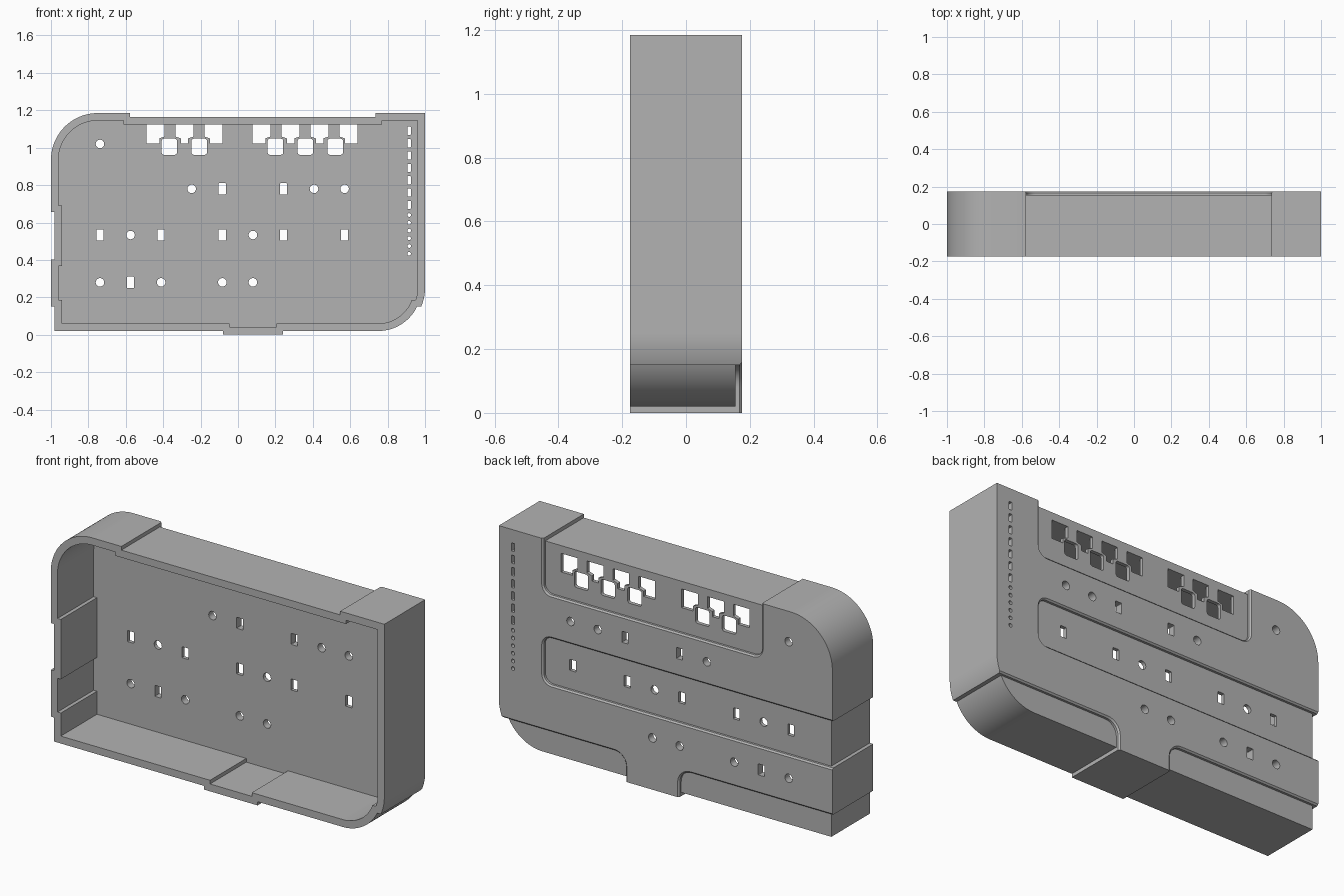
import bpy, bmesh, math

if "Cube" in bpy.data.objects:
    bpy.data.objects.remove(bpy.data.objects["Cube"], do_unlink=True)

HALF, HEIGHT, FRONT, BACK = 1.0, 1.185, -0.175, 0.175
STEP, WALL = 0.02, 0.04


def arc(cx, cz, r, start, end, n=10):
    """Points on an arc, angles in degrees."""
    angles = [math.radians(start + (end - start) * i / n) for i in range(n + 1)]
    return [(cx + r * math.cos(a), cz + r * math.sin(a)) for a in angles]


def outline(inset):
    """Case outline with two large rounded corners."""
    r, x, top = 0.25 - inset, HALF - inset, HEIGHT - inset
    return (arc(0.25 - HALF, HEIGHT - 0.25, r, 90, 180, 32) + [(-x, inset)]
            + arc(HALF - 0.25, 0.25, r, -90, 0, 32) + [(x, top)])


def round_rect(x0, x1, z0, z1, r, grow=0, n=8):
    """Rectangle with round corners, grown about its fixed corner centres."""
    pts = []
    for cx, cz, a in ((x0 + r, z0 + r, 180), (x1 - r, z0 + r, 270),
                      (x1 - r, z1 - r, 0), (x0 + r, z1 - r, 90)):
        pts += arc(cx, cz, r + grow, a, a + 90, n)
    return pts


def solid(name, lofts):
    """Closed solids, each a list of (y, loop) rings from front to back."""
    bm = bmesh.new()
    for rings in lofts:
        loops = [[bm.verts.new((x, y, z)) for x, z in loop] for y, loop in rings]
        for a, b in zip(loops, loops[1:]):
            for i in range(len(a)):
                bm.faces.new((a[i - 1], a[i], b[i], b[i - 1]))
        bm.faces.new(loops[0])
        bm.faces.new(loops[-1])
    bmesh.ops.recalc_face_normals(bm, faces=bm.faces)
    mesh = bpy.data.meshes.new(name)
    bm.to_mesh(mesh)
    bm.free()
    obj = bpy.data.objects.new(name, mesh)
    bpy.context.collection.objects.link(obj)
    return obj


def subtract(target, cutter):
    mod = target.modifiers.new("cut", 'BOOLEAN')
    mod.operation, mod.solver, mod.object = 'DIFFERENCE', 'EXACT', cutter
    bpy.context.view_layer.objects.active = target
    bpy.ops.object.modifier_apply(modifier=mod.name)
    bpy.data.objects.remove(cutter, do_unlink=True)


# Recessed areas that wrap from the back onto the rim: x0, x1, z0, z1, radius
RECESSES = [(-0.577, 0.735, 0.89, 2, 0.05), (-2, 0.735, 0.403, 0.657, 0.05),
            (0.24, 2, -1, 0.15, 0.07), (-2, -0.08, -1, 0.15, 0.07)]


def stepped(name, inset, y0, y1, core_back, grow, chamfer):
    """Outline solid whose recessed areas are stepped inwards."""
    body = solid(name, [[(y0, outline(inset)), (y1, outline(inset))]])
    lofts = []
    for area in RECESSES:
        plain, wide = (round_rect(*area, g) for g in (grow, grow + chamfer))
        lofts.append([(-1, plain), (BACK - chamfer, plain), (BACK, wide), (1, wide)])
    cutter = solid("recess_cutter", lofts)
    core = outline(inset + STEP)
    subtract(cutter, solid("core", [[(-2, core), (core_back, core)]]))
    subtract(body, cutter)
    return body


case = stepped("case_shell", 0, FRONT, BACK, BACK - STEP, 0, 0.008)
subtract(case, stepped("cavity", WALL, -0.6, BACK - WALL, 2, 0.035, 0.004))

# Openings through the back panel
holes = []


def box_hole(x, z, w, h, r=0.003):
    holes.append(round_rect(x - w / 2, x + w / 2, z - h / 2, z + h / 2, r, n=3))


def round_hole(x, z, r):
    holes.append(arc(x, z, r, 0, 337.5, 15))


def port(x, cut_left, cut_right):
    """Upper opening with notched lower corners."""
    w, top, mid, low = 0.049, 1.123, 1.06, 1.022
    right = [(w, mid), (0.02, mid - 0.01), (0.02, low)] if cut_right else [(w, low)]
    left = [(-0.02, low), (-0.02, mid - 0.01), (-w, mid)] if cut_left else [(-w, low)]
    shape = [(-w, top), (w, top)] + right + left
    holes.append([(x + px, z) for px, z in shape])


for first, count in ((-0.441, 3), (0.126, 4)):
    pitch = 0.155
    for i in range(count):
        port(first + i * pitch, i > 0, i < count - 1)
    for i in range(count - 1):
        box_hole(first + 0.074 + i * 0.16, 1.005, 0.083, 0.086, 0.012)

# Grid of round holes (o) and slots (s)
for z, row in ((1.02, "o"), (0.78, "...os.soo"), (0.533, "sos.sos.s"), (0.28, "oso.oo")):
    for i, kind in enumerate(row):
        x = -0.738 + i * 0.1635
        if kind == "o":
            round_hole(x, z, 0.023)
        elif kind == "s":
            box_hole(x, z, 0.038, 0.06)

# Narrow column of slots and pinholes
for i in range(7):
    box_hole(0.915, 1.09 - i * 0.066, 0.018, 0.044)
for i in range(6):
    round_hole(0.915, 0.64 - i * 0.0415, 0.01)

subtract(case, solid("hole_cutter", [[(0, h), (1, h)] for h in holes]))

# Single grey finish
grey = bpy.data.materials.new("grey")
grey.use_nodes = True
colour = (0.45, 0.45, 0.45, 1)
grey.diffuse_color = colour
grey.node_tree.nodes["Principled BSDF"].inputs["Base Color"].default_value = colour
case.data.materials.clear()
case.data.materials.append(grey)
for poly in case.data.polygons:
    poly.material_index = 0

bpy.ops.object.select_all(action='DESELECT')
case.select_set(True)
bpy.context.view_layer.objects.active = case
bpy.ops.object.shade_smooth_by_angle(angle=math.radians(30))
